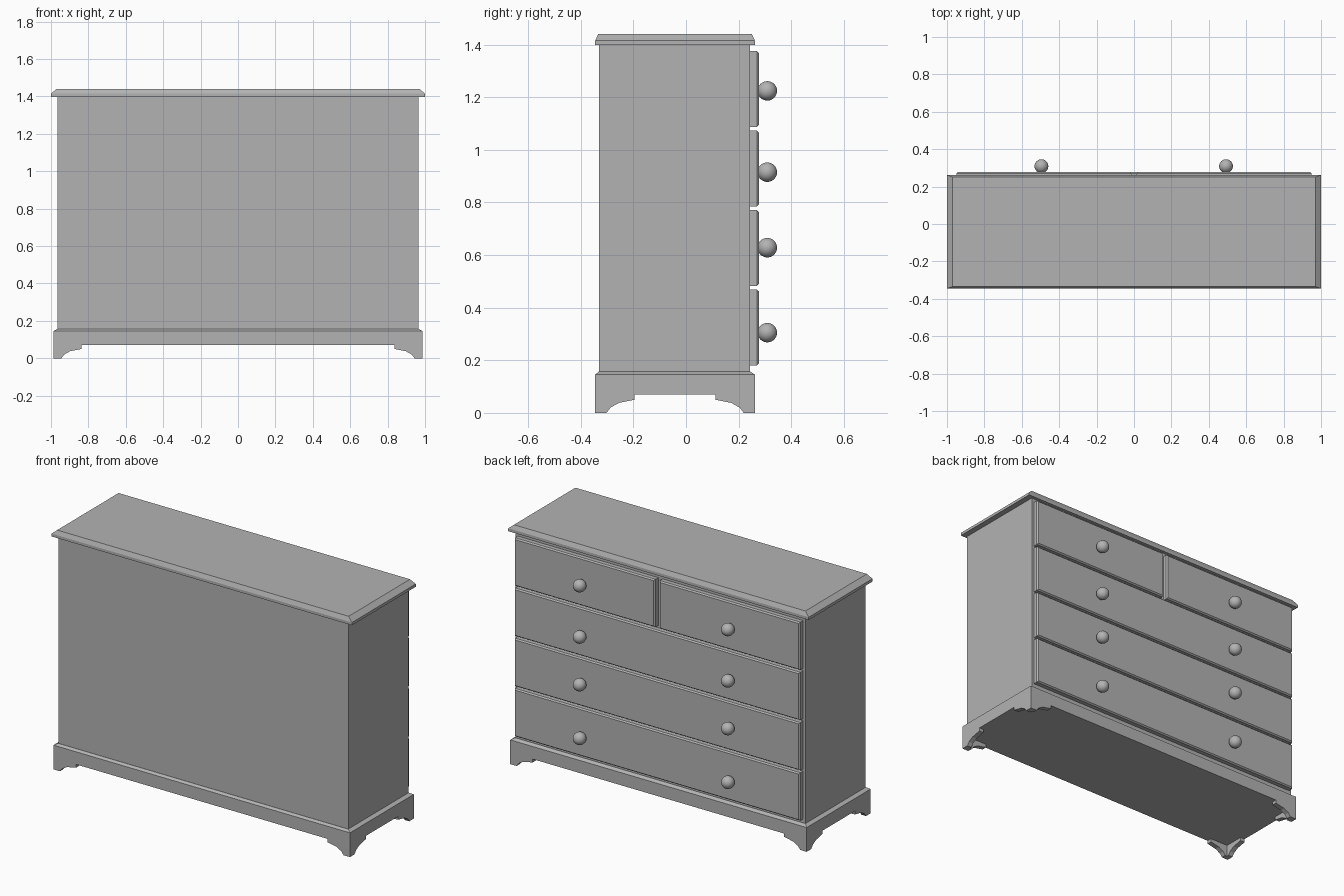
import bpy
import bmesh

cube = bpy.data.objects.get("Cube")
if cube:
    bpy.data.objects.remove(cube, do_unlink=True)

paint = bpy.data.materials.new("plain_grey")
paint.use_nodes = True
GREY = (0.45, 0.45, 0.45, 1)
paint.diffuse_color = GREY
paint.node_tree.nodes["Principled BSDF"].inputs["Base Color"].default_value = GREY


def finish(name, bm):
    bmesh.ops.recalc_face_normals(bm, faces=bm.faces)
    mesh = bpy.data.meshes.new(name)
    bm.to_mesh(mesh)
    bm.free()
    mesh.materials.append(paint)
    obj = bpy.data.objects.new(name, mesh)
    bpy.context.collection.objects.link(obj)
    return obj


def loft(name, rings):
    """Solid through closed rings of points, capped at both ends."""
    bm = bmesh.new()
    loops = [[bm.verts.new(p) for p in ring] for ring in rings]
    for a, b in zip(loops, loops[1:]):
        for i in range(len(a)):
            j = (i + 1) % len(a)
            bm.faces.new((a[i], a[j], b[j], b[i]))
    bm.faces.new(loops[0])
    bm.faces.new(loops[-1])
    return finish(name, bm)


def rect(x0, x1, a0, a1):
    return [(x0, a0), (x1, a0), (x1, a1), (x0, a1)]


def slab(name, levels):
    """Stack of rectangles: half width, back y, front y, height."""
    loft(name, [[(x, y, z) for x, y in rect(-w, w, y0, y1)]
                for w, y0, y1, z in levels])


# Carcass, moulded top and plinth
BACK, FRONT = -0.33, 0.243
P_BACK, P_FRONT, P_WIDE = -0.345, 0.262, 0.987
slab("carcass", [(0.965, BACK, FRONT, 0.15), (0.965, BACK, FRONT, 1.4)])
slab("top_board", [(1, P_BACK, 0.262, 1.398), (1, P_BACK, 0.262, 1.415),
                   (0.97, -0.334, 0.25, 1.44)])
slab("plinth", [(P_WIDE, P_BACK, P_FRONT, 0.07),
                (P_WIDE, P_BACK, P_FRONT, 0.146),
                (0.966, BACK - 0.001, FRONT + 0.001, 0.157)])


# Drawer fronts with a chamfered face
def drawer(name, x0, x1, z0, z1):
    e = 0.007
    layers = [(FRONT - 0.01, 0), (0.269, 0), (0.277, e)]
    loft(name, [[(x, y, z) for x, z in rect(x0 + c, x1 - c, z0 + c, z1 - c)]
                for y, c in layers])


EDGE, GAP, HIGH, STEP = 0.95, 0.014, 0.288, 0.302
for row in range(3):
    z = 0.181 + row * STEP
    drawer(f"wide_drawer_{row + 1}", -EDGE, EDGE, z, z + HIGH)
z = 0.181 + 3 * STEP
drawer("small_drawer_left", GAP, EDGE, z, z + HIGH)
drawer("small_drawer_right", -EDGE, -GAP, z, z + HIGH)

# Round knobs
for row, z in enumerate((0.305, 0.628, 0.915, 1.224)):
    for side, x in (("left", 0.492), ("right", -0.495)):
        bm = bmesh.new()
        bmesh.ops.create_uvsphere(bm, u_segments=24, v_segments=16, radius=0.037)
        bmesh.ops.translate(bm, verts=bm.verts, vec=(x, 0.309, z))
        for f in bm.faces:
            f.smooth = True
        finish(f"knob_{side}_{row + 1}", bm)

# Bracket feet: two scrolled boards meeting at each corner
THICK = 0.03
curve = [(0.043, 0), (0.058, 0.02), (0.09, 0.038), (0.15, 0.05), (0.15, 0.07)]
for sx, side in ((1, "left"), (-1, "right")):
    for y_edge, sy, end in ((P_BACK, 1, "front"), (P_FRONT, -1, "back")):
        long_board = [(0, 0)] + curve + [(0, 0.07)]
        side_board = [(THICK, 0)] + curve + [(THICK, 0.07)]
        loft(f"foot_long_{end}_{side}",
             [[(sx * (P_WIDE - u), y_edge + sy * d, z) for u, z in long_board]
              for d in (0, THICK)])
        loft(f"foot_side_{end}_{side}",
             [[(sx * (P_WIDE - d), y_edge + sy * u, z) for u, z in side_board]
              for d in (0, THICK)])
